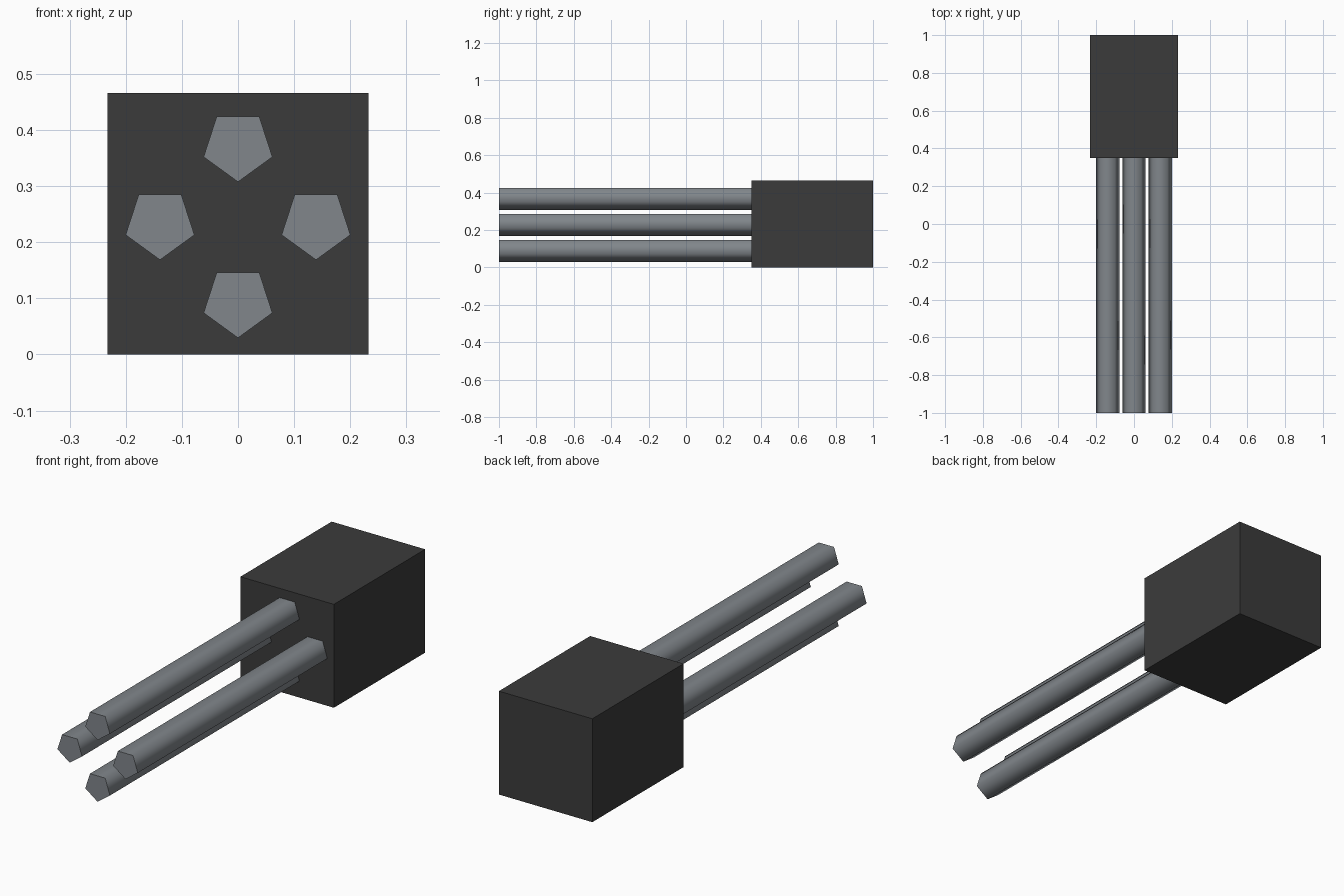
import bpy
import math

cube = bpy.data.objects.get("Cube")
if cube:
    bpy.data.objects.remove(cube, do_unlink=True)


def make_material(name, rgb):
    mat = bpy.data.materials.new(name)
    mat.use_nodes = True
    color = (*rgb, 1.0)
    mat.diffuse_color = color
    mat.node_tree.nodes["Principled BSDF"].inputs["Base Color"].default_value = color
    return mat


housing_mat = make_material("dark grey", (0.044, 0.044, 0.044))
pin_mat = make_material("steel grey", (0.22, 0.24, 0.26))

WIDTH = 0.466
FRONT, JOINT, BACK = -1.0, 0.35, 1.0
PIN_RADIUS = 0.0645
PIN_OFFSET = 0.139
MID = WIDTH / 2

# Block housing at the back
bpy.ops.mesh.primitive_cube_add(size=1, location=(0, (JOINT + BACK) / 2, MID))
housing = bpy.context.object
housing.name = "housing"
housing.dimensions = (WIDTH, BACK - JOINT, WIDTH)
bpy.ops.object.transform_apply(location=False, rotation=False, scale=True)
housing.data.materials.append(housing_mat)

# Four five-sided pins in a diamond, point down, smooth sides and flat ends
pins = {"top": (0, 1), "bottom": (0, -1), "left": (1, 0), "right": (-1, 0)}
for side, (dx, dz) in pins.items():
    bpy.ops.mesh.primitive_cylinder_add(
        vertices=5, radius=PIN_RADIUS, depth=JOINT - FRONT + 0.01,
        location=(dx * PIN_OFFSET, (FRONT + JOINT + 0.01) / 2, MID + dz * PIN_OFFSET),
        rotation=(-math.pi / 2, 0, 0))
    pin = bpy.context.object
    pin.name = side + "_pin"
    pin.data.materials.append(pin_mat)
    bpy.ops.object.shade_smooth_by_angle(angle=math.radians(80))
